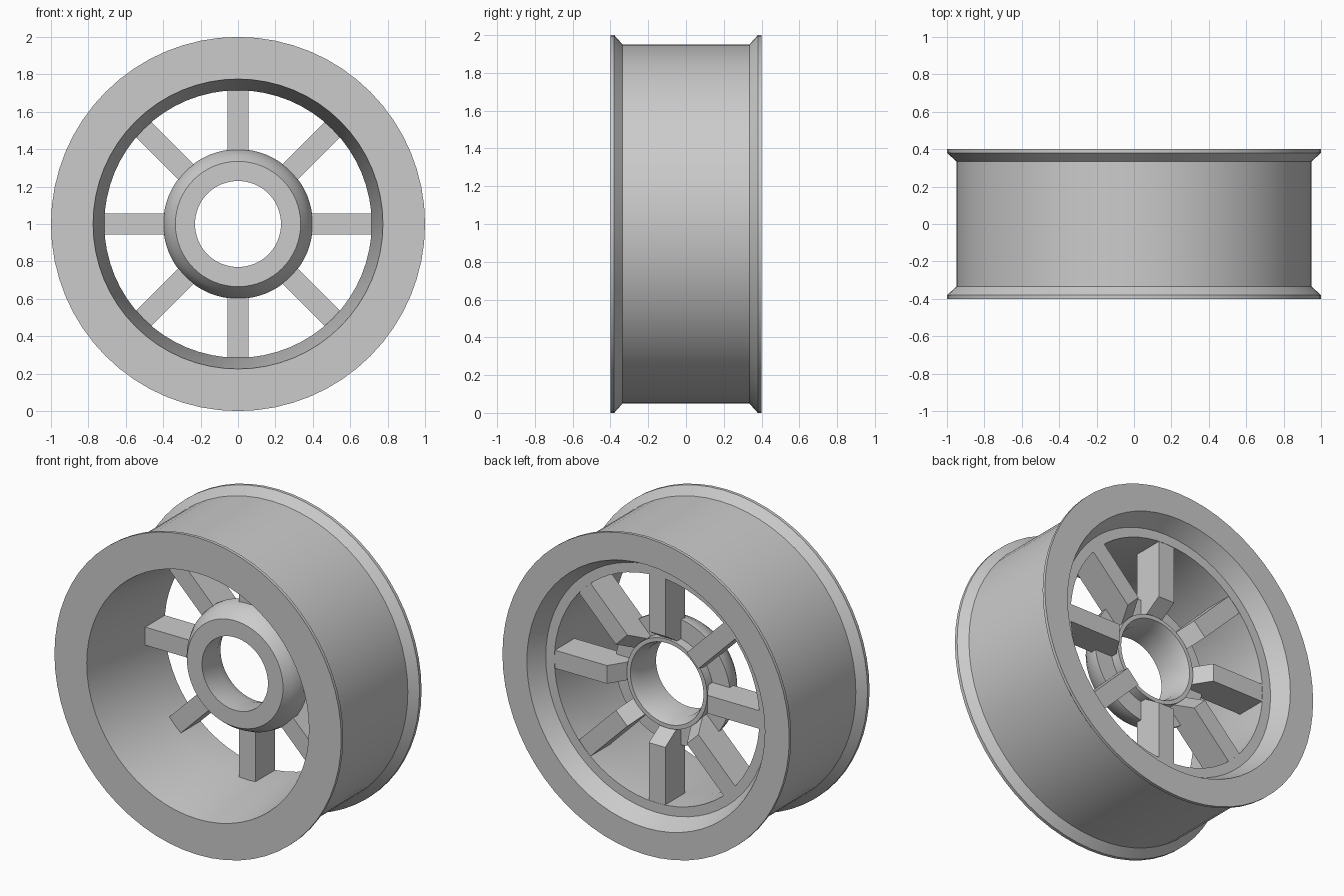
import bpy
import bmesh
import math
from mathutils import Matrix, Vector

default = bpy.data.objects.get("Cube")
if default:
    bpy.data.objects.remove(default, do_unlink=True)

SEGMENTS = 64
SPOKES = 8
SPOKE_HALF_WIDTH = 0.057
CENTRE = Matrix.Translation((0, 0, 1))

# One plain grey for the whole wheel
grey = bpy.data.materials.new("plain_grey")
grey.use_nodes = True
colour = (0.6, 0.6, 0.6, 1)
grey.diffuse_color = colour
grey.node_tree.nodes["Principled BSDF"].inputs["Base Color"].default_value = colour


def finish(name, bm, smooth):
    """Turn a bmesh into a shaded object centred on the axle."""
    bmesh.ops.recalc_face_normals(bm, faces=bm.faces)
    mesh = bpy.data.meshes.new(name)
    bm.to_mesh(mesh)
    bm.free()
    mesh.materials.append(grey)
    if smooth:
        mesh.shade_smooth()
        mesh.set_sharp_from_angle(angle=math.radians(25))
    obj = bpy.data.objects.new(name, mesh)
    obj.matrix_world = CENTRE
    bpy.context.collection.objects.link(obj)
    return obj


def lathe(name, profile):
    """Spin a closed (radius, y) profile around the y axis."""
    bm = bmesh.new()
    verts = [bm.verts.new((r, y, 0)) for r, y in profile]
    edges = [bm.edges.new((v, verts[i - 1])) for i, v in enumerate(verts)]
    bmesh.ops.spin(bm, geom=verts + edges, cent=(0, 0, 0), axis=(0, 1, 0),
                   angle=math.tau, steps=SEGMENTS, use_merge=True)
    bmesh.ops.remove_doubles(bm, verts=bm.verts, dist=0.0001)
    return finish(name, bm, True)


# Rim: flanged barrel, deep front opening, shallow flared recess at the back
lathe("rim", [
    (0.775, -0.40), (1.0, -0.40), (1.0, -0.38), (0.95, -0.335),
    (0.95, 0.335), (1.0, 0.38), (1.0, 0.40), (0.83, 0.40),
    (0.775, 0.29), (0.715, 0.29), (0.715, 0.08),
])

# Hub: domed front, flat back plate and a raised, countersunk collar
lathe("hub", [
    (0.23, -0.03), (0.335, -0.03), (0.365, 0.01), (0.39, 0.06),
    (0.40, 0.11), (0.40, 0.13), (0.28, 0.13), (0.28, 0.19),
    (0.255, 0.19), (0.23, 0.12),
])

# Spokes: flush with the rear lip, chamfered down to the hub collar
spoke_profile = [(0.725, 0.093), (0.725, 0.288), (0.35, 0.288),
                 (0.275, 0.17), (0.275, 0.093)]
for i in range(SPOKES):
    bm = bmesh.new()
    face = bm.faces.new([bm.verts.new((-SPOKE_HALF_WIDTH, y, r))
                         for r, y in spoke_profile])
    extruded = bmesh.ops.extrude_face_region(bm, geom=[face], use_keep_orig=True)
    moved = [g for g in extruded["geom"] if isinstance(g, bmesh.types.BMVert)]
    bmesh.ops.translate(bm, verts=moved, vec=Vector((2 * SPOKE_HALF_WIDTH, 0, 0)))
    bm.transform(Matrix.Rotation(math.tau * i / SPOKES, 4, 'Y'))
    finish(f"spoke_{i + 1}", bm, False)
